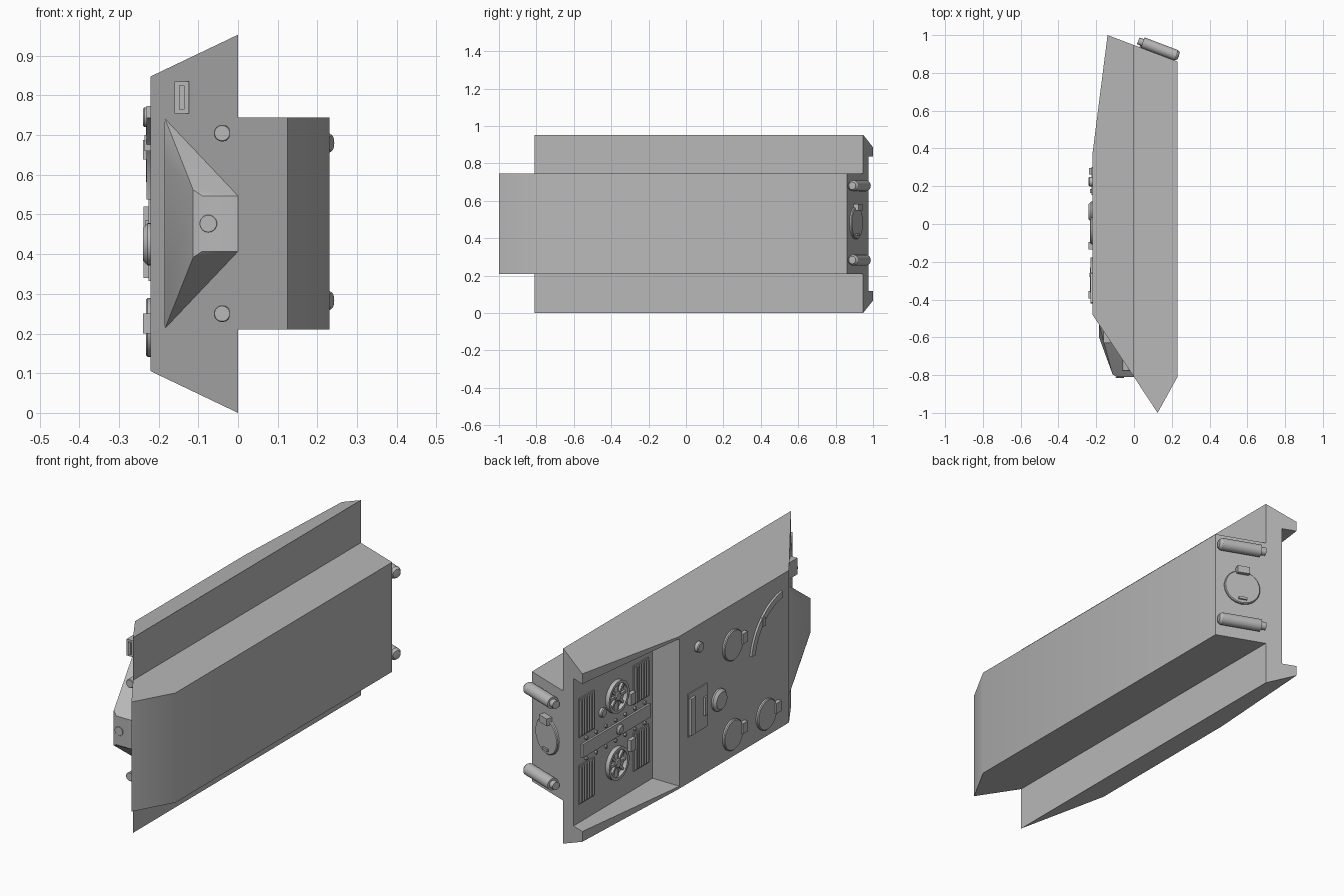
import bpy, bmesh, math
from mathutils import Vector, Matrix

cube = bpy.data.objects.get("Cube")
if cube:
    bpy.data.objects.remove(cube, do_unlink=True)

grey = bpy.data.materials.new("plain grey")
grey.use_nodes = True
grey.diffuse_color = (0.48, 0.48, 0.48, 1)
grey.node_tree.nodes["Principled BSDF"].inputs["Base Color"].default_value = (0.48, 0.48, 0.48, 1)

DECK = Vector((-1, 0, 0))
FRONT = Vector((0, -1, 0))
REAR = Vector((0.354, 0.935, 0))
ALONG_REAR = Vector((0.935, -0.354, 0))
MID = 0.477


def finish(name, bm, matrix=None):
    bmesh.ops.remove_doubles(bm, verts=bm.verts, dist=0.0001)
    bmesh.ops.recalc_face_normals(bm, faces=bm.faces)
    mesh = bpy.data.meshes.new(name)
    if matrix:
        bm.transform(matrix)
    bm.to_mesh(mesh)
    bm.free()
    mesh.materials.append(grey)
    ob = bpy.data.objects.new(name, mesh)
    bpy.context.collection.objects.link(ob)
    return ob


def frame(origin, normal):
    """Local z along the normal, local y along world z."""
    w = Vector(normal).normalized()
    v = Vector((0, 0, 1))
    u = v.cross(w)
    m = Matrix((u, v, w)).transposed().to_4x4()
    m.translation = origin
    return m


def box(name, origin, normal, su, sv, h):
    bm = bmesh.new()
    bmesh.ops.create_cube(bm, size=1)
    bmesh.ops.scale(bm, vec=(su, sv, h), verts=bm.verts)
    bmesh.ops.translate(bm, vec=(0, 0, h / 2), verts=bm.verts)
    return finish(name, bm, frame(origin, normal))


def lathe(name, origin, normal, profile, sides=32, start=0, sweep=360):
    bm = bmesh.new()
    rings = []
    for i in range(sides + 1):
        a = math.radians(start + sweep * i / sides)
        rings.append([bm.verts.new((r * math.cos(a), r * math.sin(a), h)) for r, h in profile])
    for a, b in zip(rings, rings[1:]):
        for k in range(len(profile) - 1):
            bm.faces.new((a[k], a[k + 1], b[k + 1], b[k]))
    if sweep < 360:
        bm.faces.new(rings[0][:-1])
        bm.faces.new(rings[-1][:-1])
    return finish(name, bm, frame(origin, normal))


def disc(name, origin, normal, r, h, bevel=0.004, sides=32):
    return lathe(name, origin, normal, [(r, 0), (r, h - bevel), (r - bevel, h), (0, h)], sides)


def prism(name, profile, z0, z1, cuts=()):
    bm = bmesh.new()
    face = bm.faces.new([bm.verts.new((x, y, z0)) for x, y in profile])
    ext = bmesh.ops.extrude_face_region(bm, geom=[face])
    bmesh.ops.translate(bm, vec=(0, 0, z1 - z0),
                        verts=[g for g in ext["geom"] if isinstance(g, bmesh.types.BMVert)])
    for co, no in cuts:
        geom = bm.verts[:] + bm.edges[:] + bm.faces[:]
        cut = bmesh.ops.bisect_plane(bm, geom=geom, plane_co=co, plane_no=no, clear_outer=True)
        edges = [g for g in cut["geom_cut"] if isinstance(g, bmesh.types.BMEdge)]
        bmesh.ops.contextual_create(bm, geom=edges)
    return finish(name, bm)


# Upper hull with sloped sponson sides and an open recess for the engine deck
upper = prism("upper_hull", [(0, -0.81), (-0.22, -0.48), (-0.22, 0.37), (-0.14, 1), (0, 0.947)], 0, 0.953,
              [((0, 0, 0), (-0.105, 0, -0.22)), ((0, 0, 0.953), (-0.105, 0, 0.22))])
cutter = box("engine_recess_cutter", (-0.075, 0.865, MID), DECK, 1, 0.72, 0.4)
cutter.hide_render = True
cutter.hide_set(True)
mod = upper.modifiers.new("recess", "BOOLEAN")
mod.object = cutter
mod.solver = "EXACT"
bpy.context.view_layer.objects.active = upper
upper.select_set(True)
bpy.ops.object.modifier_apply(modifier=mod.name)
bpy.data.objects.remove(cutter, do_unlink=True)

# Lower hull between the running gear
prism("lower_hull", [(0, -0.81), (0.125, -1), (0.23, -0.81), (0.23, 0.86), (0, 0.947)], 0.21, 0.745)

# Faceted housing on the glacis
bm = bmesh.new()
for x, y, half in [(0, -0.81, 0.07), (-0.09, -0.81, 0.07), (-0.113, -0.797, 0.085),
                   (-0.185, -0.6, 0.16), (-0.185, -0.53, 0.267), (0, -0.7, 0.07)]:
    for side in (-1, 1):
        bm.verts.new((x, y, MID + side * half))
bmesh.ops.convex_hull(bm, input=bm.verts)
finish("front_housing", bm)
disc("front_gun_mount", (-0.075, -0.81, MID), FRONT, 0.022, 0.004, 0.001)

# Lamps and vision block on the glacis
for z in (0.25, 0.705):
    disc("front_lamp", (-0.04, -0.7, z), FRONT, 0.021, 0.078, 0.002)
box("vision_block", (-0.142, -0.56, 0.795), FRONT, 0.037, 0.08, 0.07)
box("vision_slot", (-0.142, -0.63, 0.795), FRONT, 0.014, 0.06, 0.006)

# Deck hatches with hinges
for y, z in [(-0.04, 0.653), (-0.04, 0.215), (-0.3, 0.215)]:
    disc("deck_hatch", (-0.22, y, z), DECK, 0.074, 0.012)
    box("hatch_hinge", (-0.22, y - 0.075, z + 0.01), DECK, 0.04, 0.05, 0.02)

# Other deck fittings
disc("deck_cap", (-0.22, 0.224, 0.745), DECK, 0.025, 0.02)
disc("deck_dome", (-0.22, 0.065, 0.425), DECK, 0.053, 0.02, 0.012)
box("deck_panel", (-0.22, 0.228, 0.437), DECK, 0.147, 0.21, 0.005)
box("panel_bar", (-0.22, 0.28, 0.43), DECK, 0.035, 0.18, 0.018)
box("panel_handle", (-0.22, 0.175, 0.44), DECK, 0.02, 0.09, 0.014)
lathe("curved_rail", (-0.22, -0.45, 0.5), DECK,
      [(0.245, 0), (0.245, 0.01), (0.275, 0.01), (0.275, 0), (0.245, 0)], 16, 97, 74)
box("rail_bracket", (-0.22, -0.27, 0.68), DECK, 0.02, 0.04, 0.015)

# Engine deck: fans, grilles and small fittings, mirrored about the centre line
FLOOR = -0.075
for side in (-1, 1):
    z = MID - 0.012 + side * 0.163
    fan = (FLOOR, 0.65, z)
    lathe("fan_rim", fan, DECK, [(0.078, 0), (0.078, 0.02), (0.064, 0.02), (0.064, 0)])
    disc("fan_hub", fan, DECK, 0.022, 0.018)
    for i in range(8):
        a = math.tau * i / 8
        blade = box("fan_blade", (0, 0, 0), DECK, 0.012, 0.05, 0.012)
        blade.matrix_world = Matrix.Translation(fan) @ Matrix.Rotation(a, 4, "X") @ Matrix.Translation((0, 0, 0.042))
    for y in (0.878, 0.457):
        box("grille_frame", (FLOOR, y, z), DECK, 0.116, 0.19, 0.004)
        for i in range(6):
            box("grille_bar", (FLOOR, y + (i - 2.5) * 0.019, z), DECK, 0.009, 0.175, 0.012)
    box("fan_latch", (FLOOR, 0.54, MID - 0.012 + side * 0.113), DECK, 0.04, 0.055, 0.02)
    for i in range(7):
        disc("strip_bolt", (FLOOR, 0.43 + i * 0.075, MID - 0.015 + side * 0.05), DECK, 0.008, 0.01, 0.002, 12)
disc("filler_cap", (FLOOR, 0.758, 0.59), DECK, 0.022, 0.016)
box("centre_strip", (FLOOR, 0.655, MID - 0.015), DECK, 0.52, 0.065, 0.01)
disc("strip_cap", (FLOOR, 0.635, MID - 0.015), DECK, 0.024, 0.022, 0.008)


# Rear plate: exhausts and round access hatch
def rear(x, z, out=0.0):
    return Vector((x, 0.947 - 0.378 * x, z)) + REAR * out


for z in (0.283, 0.68):
    lathe("exhaust", rear(0.012, z, 0.029), ALONG_REAR,
          [(0, 0), (0.019, 0), (0.019, 0.025), (0.029, 0.025), (0.029, 0.215), (0.02, 0.228), (0, 0.23)])
disc("rear_hatch", rear(0.11, 0.482), REAR, 0.087, 0.012)
box("rear_hinge", rear(0.11, 0.565), REAR, 0.06, 0.035, 0.03)
box("rear_handle", rear(0.11, 0.42, 0.01), REAR, 0.04, 0.012, 0.01)

# Smooth the round parts, keep the edges sharp
bpy.ops.object.select_all(action="DESELECT")
for ob in bpy.context.scene.objects:
    if ob.type == "MESH":
        ob.select_set(True)
        bpy.context.view_layer.objects.active = ob
bpy.ops.object.shade_smooth_by_angle(angle=math.radians(30))
